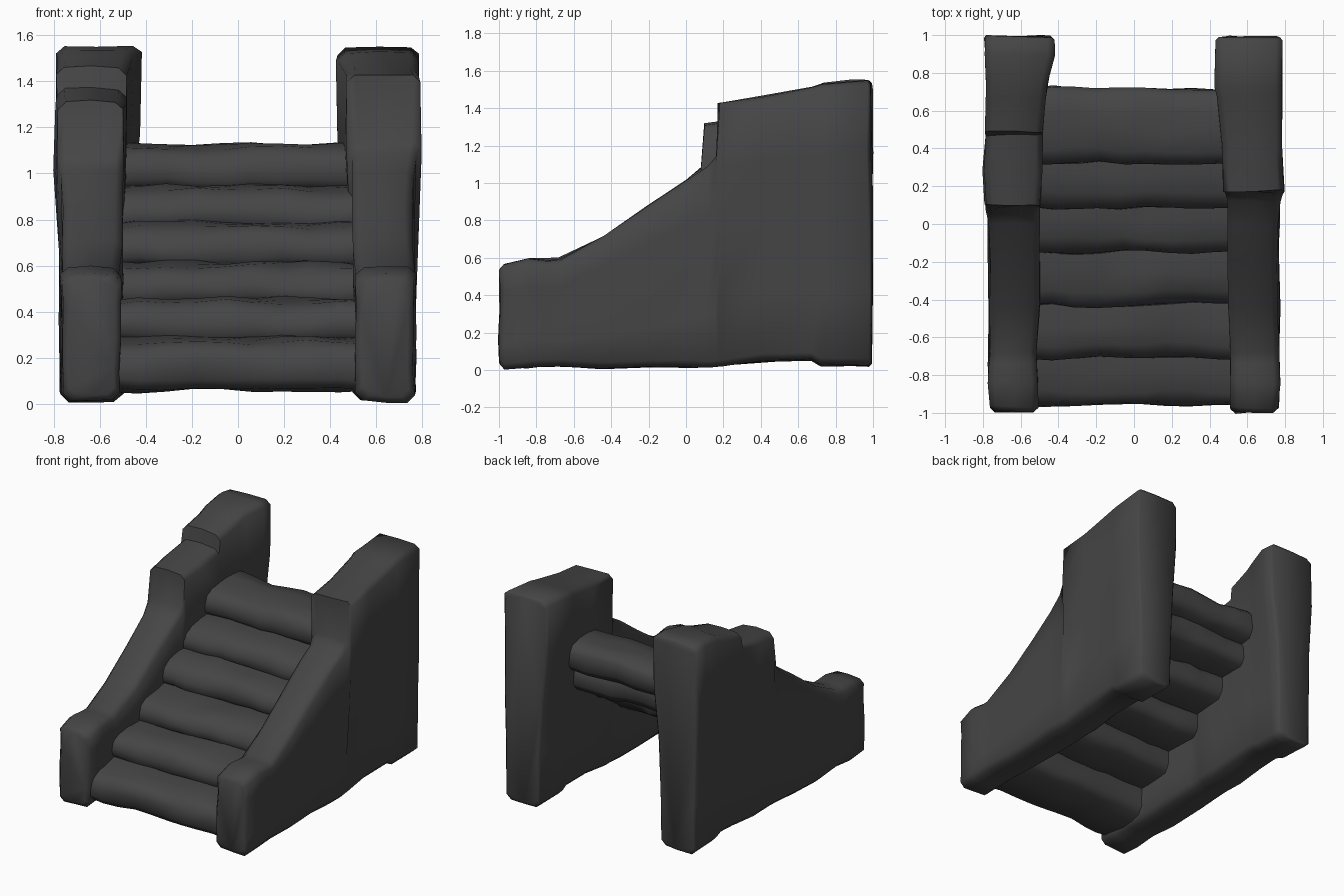
import bpy, bmesh, math
from mathutils import Vector, noise

if "Cube" in bpy.data.objects:
    bpy.data.objects.remove(bpy.data.objects["Cube"])

stone = bpy.data.materials.new("dark grey stone")
stone.diffuse_color = (0.06, 0.06, 0.06, 1)
stone.use_nodes = True
stone.node_tree.nodes["Principled BSDF"].inputs["Base Color"].default_value = stone.diffuse_color


def finish(bm, name, amp, seed):
    """Roughen the surface a little, then make a smooth-shaded object."""
    bmesh.ops.recalc_face_normals(bm, faces=bm.faces)
    off = Vector((seed * 7.3, seed * 3.1, seed * 5.7))
    for v in bm.verts:
        v.co += noise.noise_vector(v.co * 4.5 + off) * amp
    me = bpy.data.meshes.new(name)
    bm.to_mesh(me)
    bm.free()
    me.materials.append(stone)
    ob = bpy.data.objects.new(name, me)
    bpy.context.collection.objects.link(ob)
    bpy.ops.object.select_all(action='DESELECT')
    ob.select_set(True)
    bpy.context.view_layer.objects.active = ob
    bpy.ops.object.shade_smooth_by_angle(angle=math.radians(60))
    return ob


def section(y, zb, zt, xi, xo, shrink=0.0):
    """Rounded upright cross-section of a side wall; the foot is slimmer than the head."""
    c = 0.035
    fi, fo = max(xi, 0.49) + shrink, min(xo, 0.768) - shrink
    zb, zt, xi, xo = zb + shrink, zt - shrink, xi + shrink, xo - shrink
    h, xm = zt - zb, (xi + xo) / 2
    mix = ((0.25, 0.0), (0.5, 0.3), (0.75, 1.0))
    pts = [(fi + c, zb), (xm, zb - 0.004), (fo - c, zb), (fo, zb + c)]
    pts += [(fo + (xo - fo) * m, zb + h * t) for t, m in mix]
    pts += [(xo, zt - c), (xo - c, zt - 0.004), (xm, zt), (xi + c, zt - 0.004), (xi, zt - c)]
    pts += [(fi + (xi - fi) * m, zb + h * t) for t, m in reversed(mix)]
    pts += [(fi, zb + c)]
    return [(x, y, z) for x, z in pts]


def skin(bm, loops):
    """Join closed loops of points into a capped solid."""
    rows = [[bm.verts.new(p) for p in loop] for loop in loops]
    n = len(rows[0])
    for a, b in zip(rows, rows[1:]):
        for i in range(n):
            bm.faces.new((a[i], a[(i + 1) % n], b[(i + 1) % n], b[i]))
    bm.faces.new(rows[0])
    bm.faces.new(rows[-1])


def wall(name, side, stations, seed):
    """Side wall lofted through stations (y, bottom, top, inner x, outer x)."""
    bm = bmesh.new()
    first, last = stations[0], stations[-1]
    rings = [section(first[0] - 0.025, *first[1:], 0.025)]
    rings += [section(*s) for s in stations]
    rings += [section(last[0] + 0.015, *last[1:], 0.015)]
    skin(bm, [[(side * x, y, z) for x, y, z in r] for r in rings])
    return finish(bm, name, 0.016, seed)


# Lower half of both walls: newel block, then the sloping rail
lower = [(-0.97, 0.01, 0.56, 0.51, 0.765), (-0.84, 0.015, 0.595, 0.51, 0.775),
         (-0.74, 0.02, 0.59, 0.51, 0.77), (-0.68, 0.02, 0.595, 0.51, 0.765),
         (-0.45, 0.015, 0.715, 0.505, 0.765), (-0.2, 0.015, 0.88, 0.50, 0.765),
         (0.0, 0.02, 1.02, 0.50, 0.77)]

# Upper halves differ in their stepped tops
wall("right_wall", 1, lower + [
    (0.12, 0.02, 1.10, 0.50, 0.775), (0.165, 0.025, 1.15, 0.485, 0.785),
    (0.175, 0.025, 1.43, 0.475, 0.795), (0.4, 0.05, 1.465, 0.47, 0.785),
    (0.67, 0.058, 1.515, 0.44, 0.785), (0.72, 0.03, 1.525, 0.43, 0.785),
    (0.975, 0.025, 1.56, 0.435, 0.79)], 1)
wall("left_wall", -1, lower + [
    (0.08, 0.02, 1.08, 0.50, 0.78), (0.105, 0.02, 1.32, 0.49, 0.785),
    (0.28, 0.03, 1.345, 0.485, 0.80), (0.47, 0.05, 1.37, 0.48, 0.785),
    (0.49, 0.052, 1.46, 0.48, 0.785), (0.67, 0.058, 1.51, 0.47, 0.785),
    (0.75, 0.03, 1.54, 0.455, 0.79), (0.9, 0.025, 1.555, 0.425, 0.795),
    (0.98, 0.025, 1.55, 0.425, 0.795)], 2)

# Six rough slab steps spanning the walls: (front y, top z, depth)
steps = [(-0.96, 0.29, 0.45), (-0.71, 0.46, 0.5), (-0.43, 0.62, 0.52),
         (-0.15, 0.79, 0.52), (0.09, 0.95, 0.53), (0.32, 1.13, 0.4)]
for k, (y, z, d) in enumerate(steps):
    h = 0.23 if k == 0 else 0.2
    # rounded slab profile in (y, z), the tread rising towards the back
    prof = [(0.0, -0.11), (0.015, -0.06), (0.07, -0.025), (0.17, -0.007), (0.27, 0.0),
            (d - 0.03, -0.01), (d, -0.05), (d, -h + 0.05), (d - 0.04, -h),
            (d * 0.5, -h - 0.003), (0.04, -h), (0.0, -h + 0.04)]
    bm = bmesh.new()
    skin(bm, [[(-0.56 + 1.12 * i / 9, y + a, z + b) for a, b in prof] for i in range(10)])
    finish(bm, f"step_{k + 1}", 0.026, 3 + k)
